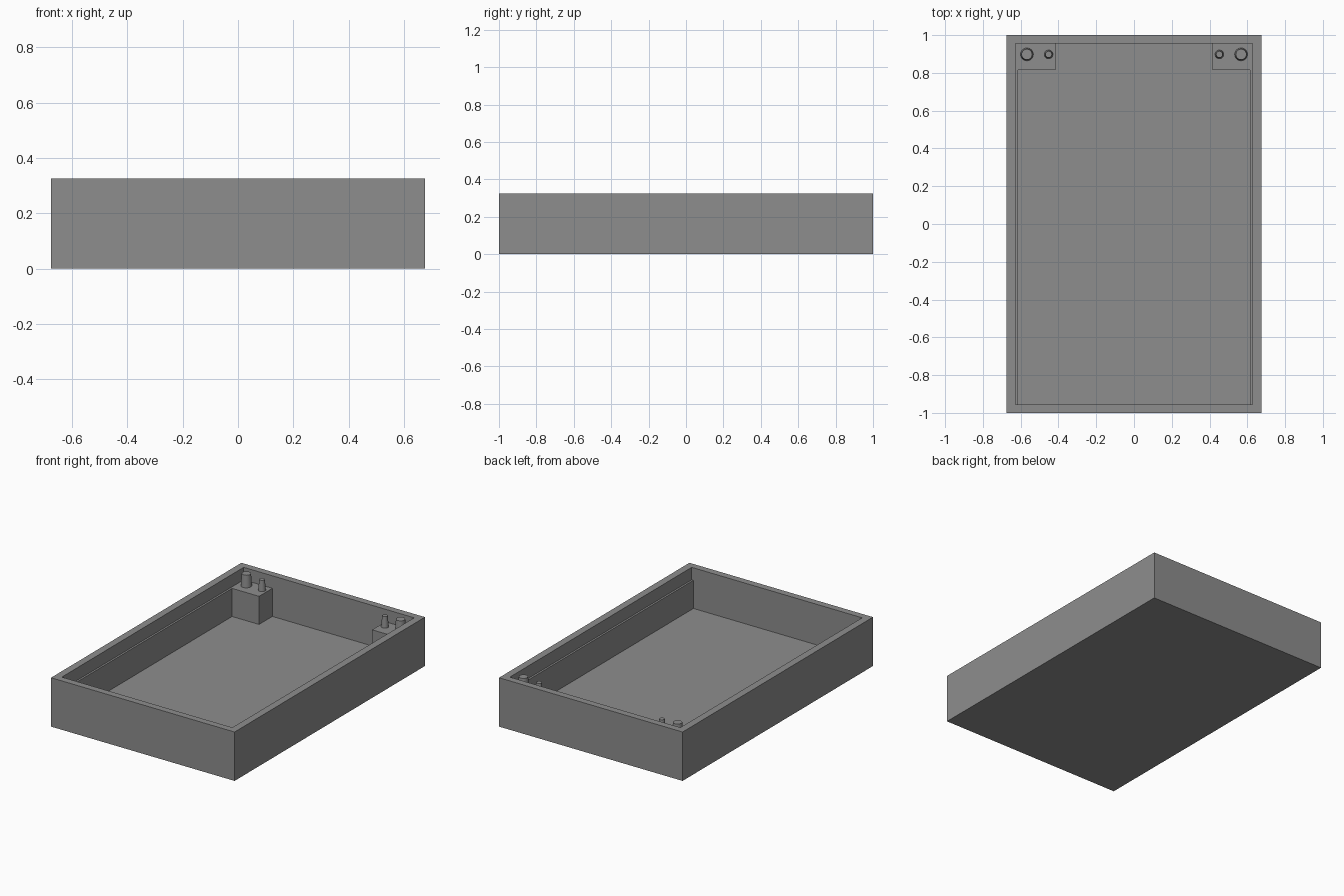
import bpy, bmesh

if "Cube" in bpy.data.objects:
    bpy.data.objects.remove(bpy.data.objects["Cube"])

W, L, H = 0.675, 1.0, 0.325      # outer half width, half length, height
IW, IL = 0.627, 0.955            # inner half width and half length
FLOOR, STEP = 0.055, 0.242       # floor level, ledge and block level

grey = bpy.data.materials.new("grey_plastic")
grey.diffuse_color = (0.27, 0.27, 0.27, 1)
grey.use_nodes = True
grey.node_tree.nodes["Principled BSDF"].inputs["Base Color"].default_value = grey.diffuse_color


def finish(name, bm):
    bmesh.ops.recalc_face_normals(bm, faces=bm.faces)
    mesh = bpy.data.meshes.new(name)
    bm.to_mesh(mesh)
    bm.free()
    mesh.materials.append(grey)
    obj = bpy.data.objects.new(name, mesh)
    bpy.context.collection.objects.link(obj)
    return obj


def box(name, x0, x1, y0, y1, z0, z1):
    bm = bmesh.new()
    bmesh.ops.create_cube(bm, size=1)
    for v in bm.verts:
        v.co.x = x1 if v.co.x > 0 else x0
        v.co.y = y1 if v.co.y > 0 else y0
        v.co.z = z1 if v.co.z > 0 else z0
    return finish(name, bm)


def peg(name, x, y, r_base, r_top, z0, z1):
    bm = bmesh.new()
    bmesh.ops.create_cone(bm, cap_ends=True, segments=32,
                          radius1=r_base, radius2=r_top, depth=z1 - z0)
    bmesh.ops.translate(bm, verts=bm.verts, vec=(x, y, (z0 + z1) / 2))
    obj = finish(name, bm)
    bpy.ops.object.select_all(action='DESELECT')
    obj.select_set(True)
    bpy.context.view_layer.objects.active = obj
    bpy.ops.object.shade_smooth_by_angle()


# Open tray: rectangular rings from the underside, over the rim, to the floor
bm = bmesh.new()
rings = []
for hx, hy, z in ((W, L, 0), (W, L, H), (IW, IL, H), (IW, IL, FLOOR)):
    rings.append([bm.verts.new((sx * hx, sy * hy, z))
                  for sx, sy in ((-1, -1), (1, -1), (1, 1), (-1, 1))])
for a, b in zip(rings, rings[1:]):
    for i in range(4):
        j = (i + 1) % 4
        bm.faces.new((a[i], a[j], b[j], b[i]))
bm.faces.new(rings[0])
bm.faces.new(rings[-1])
finish("tray", bm)

# Mirrored side ledges, corner blocks and tapered pegs
for s, side in ((-1, "left"), (1, "right")):
    x0, x1 = sorted((s * 0.614, s * IW))
    box(side + "_ledge", x0, x1, -IL, 0.815, FLOOR, STEP)
    x0, x1 = sorted((s * 0.416, s * IW))
    box(side + "_corner_block", x0, x1, 0.815, IL, FLOOR, STEP)
    peg(side + "_large_peg", s * 0.567, 0.898, 0.034, 0.028, STEP, 0.323)
    peg(side + "_small_peg", s * 0.452, 0.898, 0.023, 0.017, STEP, 0.315)
